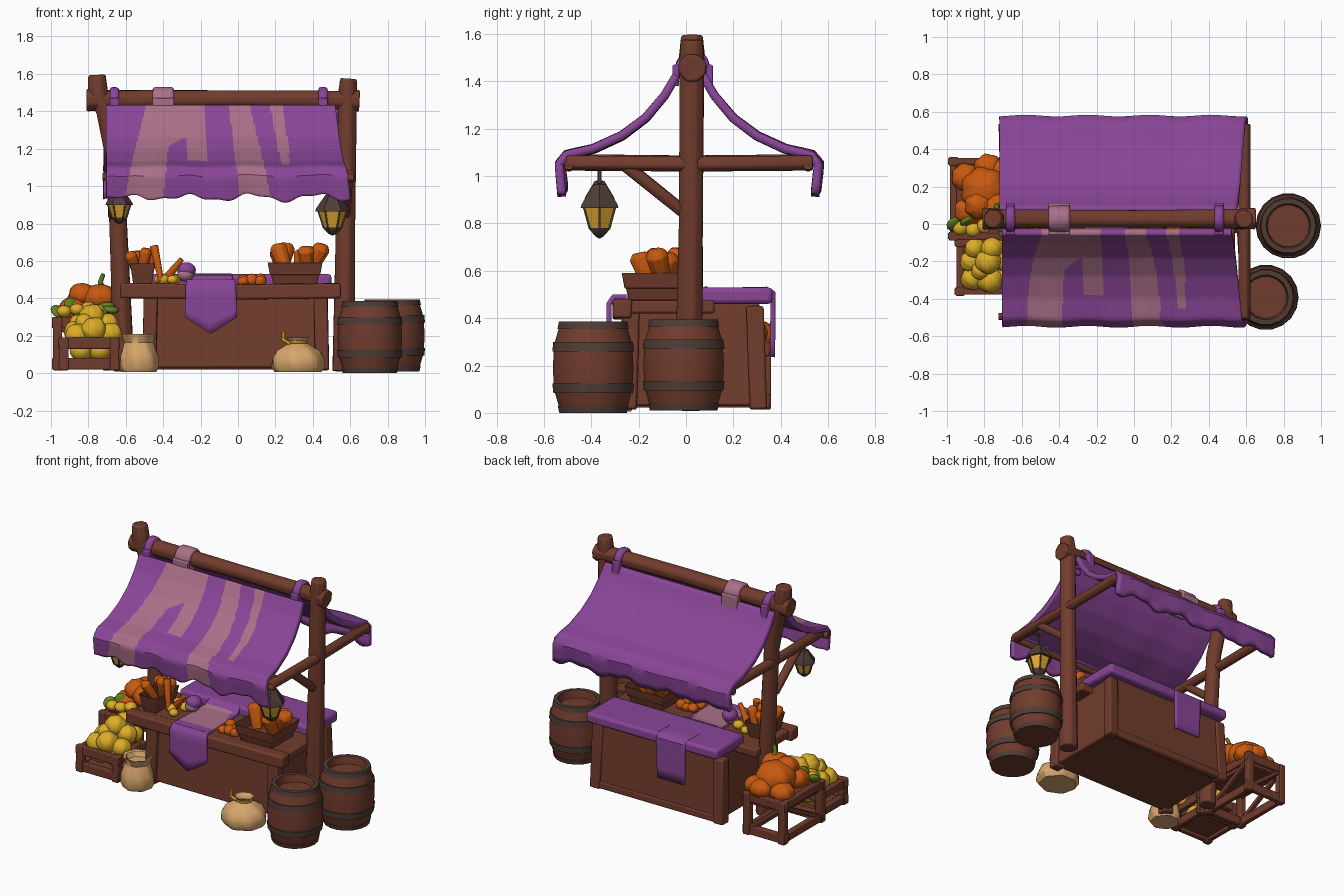
import bpy, bmesh, math, random
from mathutils import Vector, Matrix

if "Cube" in bpy.data.objects:
    bpy.data.objects.remove(bpy.data.objects["Cube"])
random.seed(4)

def mat(name, r, g, b):
    m = bpy.data.materials.new(name)
    m.diffuse_color = (r, g, b, 1)
    m.use_nodes = True
    m.node_tree.nodes["Principled BSDF"].inputs["Base Color"].default_value = m.diffuse_color
    return m
WOOD = mat("wood", .165, .045, .026)
PURPLE = mat("purple_cloth", .25, .06, .31)
PINK = mat("faded_pink_cloth", .40, .16, .25)
ORANGE = mat("orange_produce", .58, .10, .005)
YELLOW = mat("yellow_produce", .72, .42, .02)
SACK = mat("burlap", .68, .38, .15)
DARK = mat("dark_iron", .078, .046, .037)
GLASS = mat("lantern_glass", .75, .40, .03)
GREEN = mat("leaf_green", .12, .22, .015)

def finish(name, bm, mats, bevel=0, thick=0):
    bmesh.ops.recalc_face_normals(bm, faces=bm.faces)
    if thick and sum(f.normal.z for f in bm.faces) < 0:
        bmesh.ops.reverse_faces(bm, faces=bm.faces)
    for f in bm.faces:
        f.smooth = True
    me = bpy.data.meshes.new(name)
    bm.to_mesh(me)
    bm.free()
    me.set_sharp_from_angle(angle=math.radians(42))
    for m in (mats if isinstance(mats, list) else [mats]):
        me.materials.append(m)
    ob = bpy.data.objects.new(name, me)
    bpy.context.collection.objects.link(ob)
    if thick:
        s = ob.modifiers.new("thickness", 'SOLIDIFY')
        s.thickness, s.offset, s.material_offset = thick, 0, 2
    if bevel:
        b = ob.modifiers.new("bevel", 'BEVEL')
        b.width, b.segments, b.limit_method = bevel, 2, 'ANGLE'
    return ob

def sweep(name, pts, r, m, n=8, rough=0.05):
    """Log-like tube along points; r is one radius or one per point."""
    pts = [Vector(p) for p in pts]
    rs = r if isinstance(r, list) else [r] * len(pts)
    bm = bmesh.new()
    rings = []
    for i, p in enumerate(pts):
        t = (pts[min(i + 1, len(pts) - 1)] - pts[max(i - 1, 0)]).normalized()
        u = t.cross(Vector((0, 0, 1)) if abs(t.z) < .8 else Vector((1, 0, 0))).normalized()
        v = t.cross(u)
        rings.append([bm.verts.new(p + (u * math.cos(a) + v * math.sin(a)) * rs[i] * (1 + random.uniform(-rough, rough)))
                      for a in [2 * math.pi * (k + .5) / n for k in range(n)]])
    for a, b in zip(rings, rings[1:]):
        for k in range(n):
            bm.faces.new((a[k], a[(k + 1) % n], b[(k + 1) % n], b[k]))
    bm.faces.new(rings[0])
    bm.faces.new(rings[-1])
    return finish(name, bm, m, bevel=min(rs) * .2)

def box(name, x0, x1, y0, y1, z0, z1, m, bevel=.01, top=(1, 1), hollow=0):
    """Box with optional tapered top and a sunken opening."""
    bm = bmesh.new()
    bmesh.ops.create_cube(bm, size=1)
    for v in bm.verts:
        s = top if v.co.z > 0 else (1, 1)
        v.co = Vector(((x0 + x1) / 2 + v.co.x * (x1 - x0) * s[0], (y0 + y1) / 2 + v.co.y * (y1 - y0) * s[1],
                       z0 if v.co.z < 0 else z1))
    if hollow:
        f = max(bm.faces, key=lambda f: f.calc_center_median().z)
        bmesh.ops.inset_region(bm, faces=[f], thickness=.018)
        for v in f.verts:
            v.co.z -= hollow
    return finish(name, bm, m, bevel)

def lathe(name, prof, loc, mats, idx=None, n=16, sx=1, ruffle=0, s=1):
    bm = bmesh.new()
    rings = []
    for r, z in prof:
        if r == 0:
            rings.append([bm.verts.new((loc[0], loc[1], loc[2] + z * s))] * n)
            continue
        rings.append([])
        for k in range(n):
            a = 2 * math.pi * k / n
            q = r * s * (1 + ruffle * math.sin(7 * a + 20 * z))
            rings[-1].append(bm.verts.new((loc[0] + q * math.cos(a) * sx, loc[1] + q * math.sin(a), loc[2] + z * s)))
    for j, (a, b) in enumerate(zip(rings, rings[1:])):
        for k in range(n):
            vs = list(dict.fromkeys((a[k], a[(k + 1) % n], b[(k + 1) % n], b[k])))
            bm.faces.new(vs).material_index = idx[j] if idx else 0
    return finish(name, bm, mats)

def ball(name, loc, r, m, squash=.8, ribs=0, tilt=0):
    bm = bmesh.new()
    bmesh.ops.create_uvsphere(bm, u_segments=28 if ribs else 12, v_segments=10, radius=r)
    for v in bm.verts:
        k = 1 + ribs * math.cos(7 * math.atan2(v.co.y, v.co.x))
        v.co = Vector((v.co.x * k, v.co.y * k, v.co.z * squash))
    bm.transform(Matrix.Translation(loc) @ Matrix.Rotation(tilt, 4, (1, .6, 0)))
    return finish(name, bm, m)

def cloth(name, prof, xa, xb, rule, nx=60, sub=3, hem=0, ripple=0, point=False, thick=.022):
    """Cloth strip: (y, z) profile drawn out from xa(t) to xb(t)."""
    pts = []
    for p, q in zip(prof, prof[1:]):
        pts += [Vector(p).lerp(Vector(q), k / sub) for k in range(sub)]
    pts.append(Vector(prof[-1]))
    bm = bmesh.new()
    n = len(pts) - 1
    grid = []
    for j, p in enumerate(pts):
        t = j / n
        row = []
        for i in range(nx + 1):
            u = i / nx
            x = xa(t) + (xb(t) - xa(t)) * u
            z = p.y + ripple * t * math.sin(x * 15 + 1)
            if point:
                z += hem * (2 * abs(u - .5) - .5) * max(0, .1 - t) / .1
            else:
                z += hem * max(0, t - .84) / .16 * (math.sin(x * 19) + .5 * math.sin(x * 43))
            row.append(bm.verts.new((x, p.x + ripple * t * math.sin(x * 19), z)))
        grid.append(row)
    for j in range(n):
        for i in range(nx):
            f = bm.faces.new((grid[j][i], grid[j][i + 1], grid[j + 1][i + 1], grid[j + 1][i]))
            c = f.calc_center_median()
            f.material_index = int(rule(c.x, c.y, c.z))
    return finish(name, bm, [PURPLE, PINK, PURPLE, PURPLE], thick=thick)

# timber frame: posts, ridge, side beams, braces, eave poles
sweep("left_post", [(-.61, .02, .01), (-.64, .02, .8), (-.66, .02, 1.15), (-.71, .025, 1.4), (-.75, .025, 1.5), (-.755, .025, 1.595)], [.06, .052, .05, .052, .058, .05], WOOD)
sweep("right_post", [(.565, .01, .01), (.575, .02, .8), (.585, .025, 1.5), (.59, .025, 1.575)], [.065, .055, .055, .048], WOOD)
sweep("ridge_beam", [(-.81, .028, 1.46), (-.7, .028, 1.46), (0, .028, 1.465), (.55, .028, 1.46), (.65, .028, 1.455)], [.064, .056, .05, .056, .062], WOOD)
for side, x, z in (("left", -.67, 1.06), ("right", .59, 1.055)):
    sweep(side + "_side_beam", [(x, -.505, z), (x, 0, z - .005), (x, .535, z)], .034, WOOD)
    sweep(side + "_brace", [(x - .015 * (x > 0), .0, .84), (x, -.27, z)], .028, WOOD)
for side, y in (("front", -.495), ("back", .515)):
    sweep(side + "_eave_pole", [(-.725, y, 1.05), (0, y, 1.04), (.62, y, 1.045)], .022, WOOD)

# canopy with painted stripes on the upper side only
def stripe(x, y, z):
    d = (1.43 - z) / .5
    if -.49 - .12 * d < x < -.35 - .05 * d or (z > 1.12 and -.29 + .03 * d < x < -.18 + .03 * d):
        return True
    if z > 1.23 + .03 * math.sin(x * 20) and -.49 < x < -.18:
        return True
    return -.05 + .06 * d < x < .06 + .12 * d or (z > 1.1 and .17 + .09 * d < x < .24 + .06 * d)
P = [(-.04, 1.425), (-.09, 1.34), (-.17, 1.245), (-.27, 1.17), (-.39, 1.115), (-.5, 1.09), (-.532, 1.05), (-.52, .94)]
cloth("front_canopy", P, lambda t: -.705, lambda t: .52 + .08 * t, stripe, 140, 8, .015, .005, False, .036)
cloth("back_canopy", [(.03 - y, z) for y, z in P], lambda t: -.72, lambda t: .55 + .06 * t, lambda *a: False, 60, 3, .015, .005, False, .036)
for name, x, w, m in (("left_tie", -.66, .05, PURPLE), ("patch_tie", -.4, .115, PINK), ("right_tie", .455, .05, PURPLE)):
    sweep(name, [(x - w / 2, .028, 1.46), (x + w / 2, .028, 1.46)], .072, m, 12)
    for y in (-.043, .099):
        box(name + "_flap", x - w / 2, x + w / 2, y - .014, y + .014, 1.38, 1.47, m, .006)

# lanterns
for side, x, z, s in (("left", -.635, .795, .8), ("right", .505, .735, 1)):
    y = -.365
    lathe(side + "_lantern", [(0, 0), (.02, .01), (.045, .035), (.05, .045), (.046, .045), (.075, .13), (.092, .13), (.088, .145), (.05, .2), (.03, .23), (0, .235)],
          (x, y, z), [DARK, GLASS], [0, 0, 0, 0, 1, 0, 0, 0, 0, 0], 6, s=s)
    for k in range(6):
        c, d = math.cos(k * math.pi / 3) * s, math.sin(k * math.pi / 3) * s
        sweep(side + "_lantern_bar", [(x + .047 * c, y + .047 * d, z + .04 * s), (x + .077 * c, y + .077 * d, z + .135 * s)], .006, DARK, 4)
    sweep(side + "_lantern_chain", [(x, y, z + .2 * s), (x, y, 1.05)], .009, DARK, 6)
    sweep(side + "_lantern_arm", [(x, y, 1.05), (-.67 if x < 0 else .59, y, 1.05)], .012, DARK, 6)

# counter
box("counter_body", -.47, .47, -.25, .33, .03, .465, WOOD, .01, (.96, .93))
for x in (-.475, .45):
    for y in (-.245, .305):
        sweep("counter_leg", [(x, y, .015), (x * .98, y * .95, .45)], .052, WOOD, 4)
box("counter_sill", -.46, .46, .29, .335, .02, .07, WOOD)
box("counter_top", -.61, .54, -.29, .12, .42, .475, WOOD)
sweep("counter_front_rail", [(-.63, -.27, .44), (0, -.27, .435), (.55, -.27, .44)], .057, WOOD, 4)
box("back_shelf_cloth", -.485, .5, .06, .365, .46, .53, PURPLE, .018)
cloth("table_runner", [(-.325, .255), (-.325, .46), (-.305, .49), (-.2, .488), (.03, .488), (.06, .515), (.34, .522), (.368, .505), (.365, .235)],
      lambda t: -.285 + .04 * t, lambda t: -.005 - .04 * t, lambda x, y, z: -.24 < y < .04 and z < .53 and x + y * .5 < -.06, 16, 4, .09, 0, True)

# crates and produce on the counter
def carrots(name, lo, hi, z, n, r, length):
    for k in range(n):
        x, y = random.uniform(lo[0], hi[0]), random.uniform(lo[1], hi[1])
        dx, dy = random.uniform(-.07, .07), random.uniform(-.05, .05)
        L = length * random.uniform(.75, 1.05)
        sweep(name, [(x, y, z), (x + dx, y + dy, z + L * .85), (x + dx * 1.1, y + dy * 1.1, z + L)], [r * .7, r, r * .6], ORANGE, 8)
box("right_counter_crate", .19, .42, -.24, -.01, .475, .595, WOOD, .006, (1.28, 1.28), .07)
carrots("right_carrot", (.22, -.16), (.4, -.04), .54, 8, .05, .155)
box("left_counter_crate", -.56, -.46, -.22, -.02, .475, .59, WOOD, .006, (1.35, 1.25), .06)
carrots("left_carrot", (-.54, -.18), (-.48, -.05), .53, 5, .034, .14)
sweep("leaning_carrot", [(-.41, -.16, .49), (-.45, -.12, .68)], [.016, .024], ORANGE)
ball("turnip", (-.275, -.08, .55), .05, PURPLE, .85)
ball("turnip_base", (-.28, -.09, .525), .045, PINK, .8)
for x, y, r in ((-.4, -.14, .035), (-.35, -.19, .03), (-.34, -.08, .035), (-.42, -.04, .03)):
    ball("counter_squash", (x, y, .5), r, YELLOW)
sweep("parsnip", [(-.38, -.12, .51), (-.3, -.15, .61)], [.025, .014], ORANGE)
for k in range(6):
    ball("loose_orange", (.03 + .045 * (k % 3), -.2 + .08 * (k // 3), .49 + .01 * (k % 2)), .034, ORANGE, .8, 0, k)

# ground crates on the left
def frame_crate(name, x0, x1, y0, y1, zt, zf, cross):
    for x in (x0, x1):
        for y in (y0, y1):
            box(name + "_leg", x - .024, x + .024, y - .024, y + .024, .015, zt, WOOD, .006)
        for z in (.05, zt - .03):
            box(name + "_side_rail", x - .018, x + .018, y0 - .02, y1 + .02, z - .028, z + .028, WOOD, .006)
        if cross:
            sweep(name + "_brace", [(x, y0, .05), (x, y1, zt - .04)], .02, WOOD, 4)
    for y in (y0, y1):
        for z in (.05, zt - .03):
            box(name + "_end_rail", x0 - .03, x1 + .03, y - .018, y + .018, z - .03, z + .03, WOOD, .006)
        if cross:
            sweep(name + "_brace", [(x1, y, .05), (x0, y, zt - .04)], .02, WOOD, 4)
    box(name + "_floor", x0, x1, y0, y1, zf, zf + .025, WOOD, .004)
frame_crate("tall_crate", -.965, -.7, -.065, .335, .3, .22, True)
frame_crate("low_crate", -.93, -.66, -.36, -.1, .19, .04, False)
for x, y, z, r in ((-.8, .18, .37, .125), (-.88, .07, .34, .08), (-.74, .09, .4, .095), (-.78, .3, .33, .075),
                   (-.9, .25, .32, .075), (-.83, .1, .42, .075), (-.72, .27, .33, .075)):
    ball("pumpkin", (x, y, z), r, ORANGE, .8, .05, random.uniform(-.3, .3))
sweep("pumpkin_stem", [(-.73, .1, .45), (-.735, .09, .49), (-.72, .08, .53)], [.022, .014, .012], GREEN, 6)
for x, y, z, r in ((-.86, -.29, .2, .065), (-.77, -.3, .23, .07), (-.68, -.28, .21, .062), (-.87, -.2, .22, .06), (-.78, -.2, .3, .07),
                   (-.7, -.19, .26, .062), (-.85, -.13, .26, .055), (-.76, -.13, .31, .06), (-.69, -.12, .24, .05), (-.82, -.25, .27, .05)):
    ball("yellow_gourd", (x, y, z), r, YELLOW, .95, .04, 40 * r + 9 * x)
for x, y in ((-.84, -.27), (-.74, -.26), (-.8, -.17)):
    ball("lower_gourd", (x, y, .12), .06, YELLOW, .9)
for x, y, z in ((-.93, -.02, .33), (-.86, -.03, .34), (-.8, -.01, .35)):
    ball("small_gourd", (x, y, z), .04, YELLOW)
for x, y, z in ((-.96, .0, .33), (-.89, .02, .36), (-.7, .0, .36), (-.68, -.04, .34)):
    ball("leaf", (x, y, z), .045, GREEN, .45, 0, x * 9)

# sacks
lathe("open_sack", [(0, 0), (.09, 0), (.105, .03), (.1, .09), (.082, .14), (.074, .16), (.092, .205), (.075, .2), (.06, .17), (0, .165)],
      (-.53, -.32, .005), SACK, n=36, ruffle=.045)
lathe("tied_sack", [(0, 0), (.115, 0), (.134, .03), (.13, .075), (.108, .115), (.06, .145), (.038, .16), (.055, .185), (.03, .18), (0, .165)],
      (.32, -.39, .005), SACK, n=36, sx=1.06, ruffle=.04)
lathe("sack_tie", [(.036, .15), (.052, .155), (.052, .166), (.036, .171)], (.32, -.39, .005), YELLOW, n=12)
sweep("sack_tie_end", [(.28, -.41, .155), (.24, -.42, .18), (.245, -.42, .22)], .011, YELLOW, 6)

# barrels: staves, iron bands, rim and sunken lid
B = [(0, .01), (.145, .01), (.152, .04), (.148, .04), (.164, .095), (.171, .095), (.175, .135), (.169, .135), (.173, .2), (.169, .27),
     (.175, .27), (.171, .31), (.164, .31), (.148, .365), (.153, .365), (.147, .395), (.12, .395), (.112, .345), (0, .345)]
I = [0, 1, 1, 0, 1, 1, 1, 0, 0, 1, 1, 1, 0, 1, 1, 1, 0, 0]
for name, x, y, z in (("front_barrel", .705, -.392, -.01), ("back_barrel", .825, -.01, 0)):
    lathe(name, B, (x, y, z), [WOOD, DARK], I, 18)
